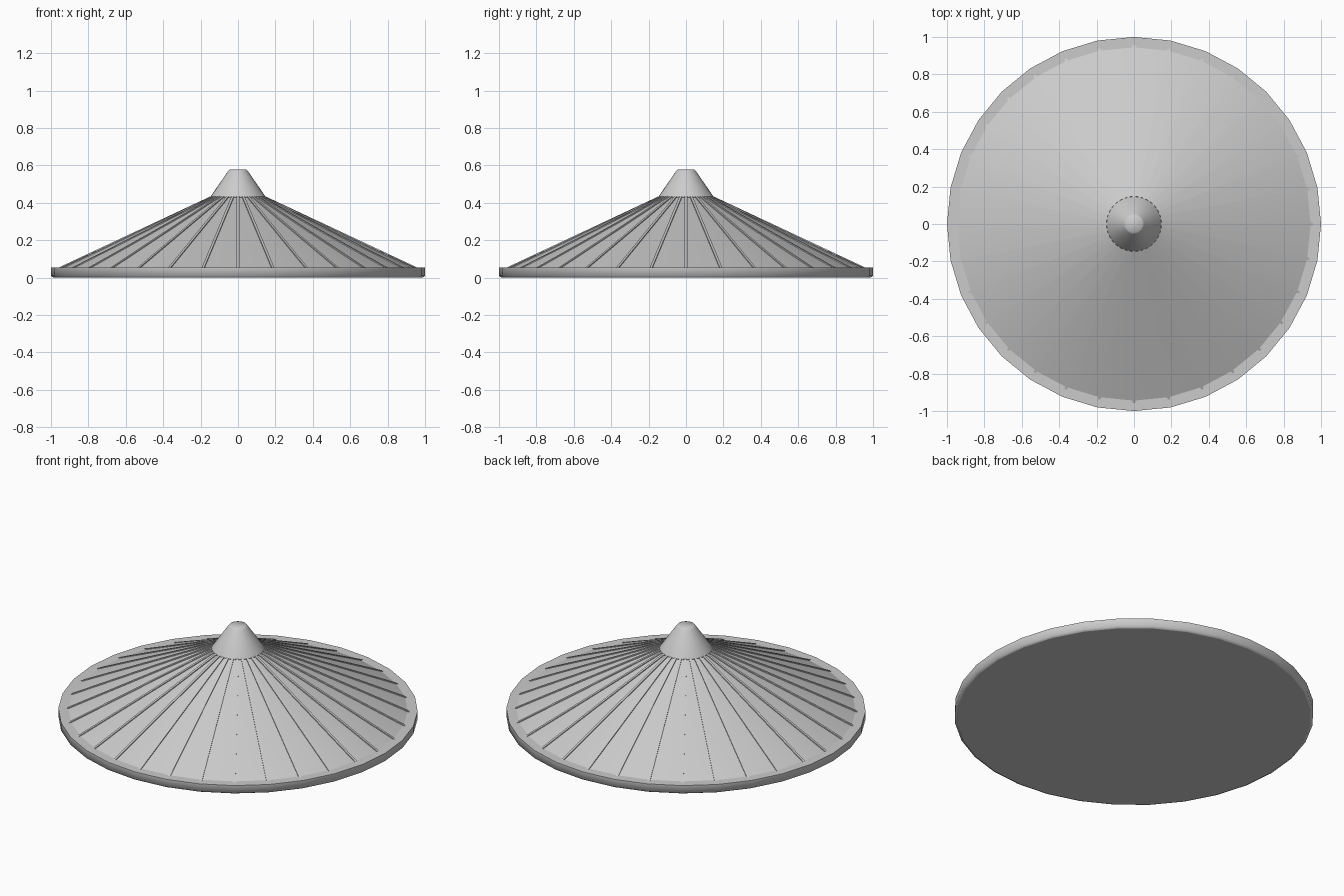
import bpy, math
from math import cos, sin, tau
from mathutils import Matrix, Vector

SIDES = 32
RIM_R, RIM_H = 1.0, 0.055
BASE = Vector((0.955, 0, RIM_H - 0.005))   # foot of the slope
NECK = Vector((0.14, 0, 0.432))            # slope where it meets the cap

if "Cube" in bpy.data.objects:
    bpy.data.objects.remove(bpy.data.objects["Cube"])

grey = bpy.data.materials.new("light_grey")
grey.use_nodes = True
colour = (0.6, 0.6, 0.6, 1)
grey.diffuse_color = colour
grey.node_tree.nodes["Principled BSDF"].inputs["Base Color"].default_value = colour


def add_mesh(name, verts, faces, smooth):
    mesh = bpy.data.meshes.new(name)
    mesh.from_pydata(verts, [], faces)
    mesh.materials.append(grey)
    mesh.polygons.foreach_set("use_smooth", [smooth] * len(faces))
    mesh.update()
    obj = bpy.data.objects.new(name, mesh)
    bpy.context.collection.objects.link(obj)
    return obj


def lathe(name, profile, close_bottom=False, close_top=False, smooth=True):
    """Revolve (radius, height) points, listed bottom to top."""
    verts = [(r * cos(tau * i / SIDES), r * sin(tau * i / SIDES), z)
             for r, z in profile for i in range(SIDES)]
    faces = []
    for k in range(len(profile) - 1):
        for i in range(SIDES):
            a, b = k * SIDES + i, k * SIDES + (i + 1) % SIDES
            faces.append((a, b, b + SIDES, a + SIDES))
    if close_bottom:
        faces.append(tuple(reversed(range(SIDES))))
    if close_top:
        faces.append(tuple(range(len(verts) - SIDES, len(verts))))
    return add_mesh(name, verts, faces, smooth)


# Flat disc with a softly rounded edge and a closed underside
rim = lathe("rim", [(0.985, 0), (RIM_R, 0.008), (RIM_R, RIM_H), (BASE.x - 0.02, RIM_H)],
            close_bottom=True)
for face in rim.data.polygons:
    face.use_smooth = abs(face.normal.z) < 0.9

# Sloping canopy
lathe("canopy", [(BASE.x, BASE.z), (NECK.x, NECK.z)])

# Cap on the peak, rounded by smooth shading
lathe("cap", [(0.13, 0.425), (0.148, 0.43), (0.145, 0.436), (0.054, 0.568), (0.046, 0.577)],
      close_bottom=True, close_top=True)

# Thin ribs running down the slope
along = NECK - BASE
up = Vector((-along.z, 0, along.x)).normalized()
if up.z < 0:
    up = -up
half, proud, sunk = 0.007, 0.005, 0.01
section = [(-half, -sunk), (half, -sunk), (half, proud), (-half, proud)]
box = [end + up * h + Vector((0, w, 0)) for end in (BASE, NECK) for w, h in section]
verts, faces = [], []
for i in range(SIDES):
    turn = Matrix.Rotation(tau * i / SIDES, 3, "Z")
    n = len(verts)
    verts += [turn @ p for p in box]
    for k in range(4):
        m = (k + 1) % 4
        faces.append((n + k, n + k + 4, n + m + 4, n + m))
    faces += [(n, n + 1, n + 2, n + 3), (n + 7, n + 6, n + 5, n + 4)]
add_mesh("ribs", verts, faces, False)
